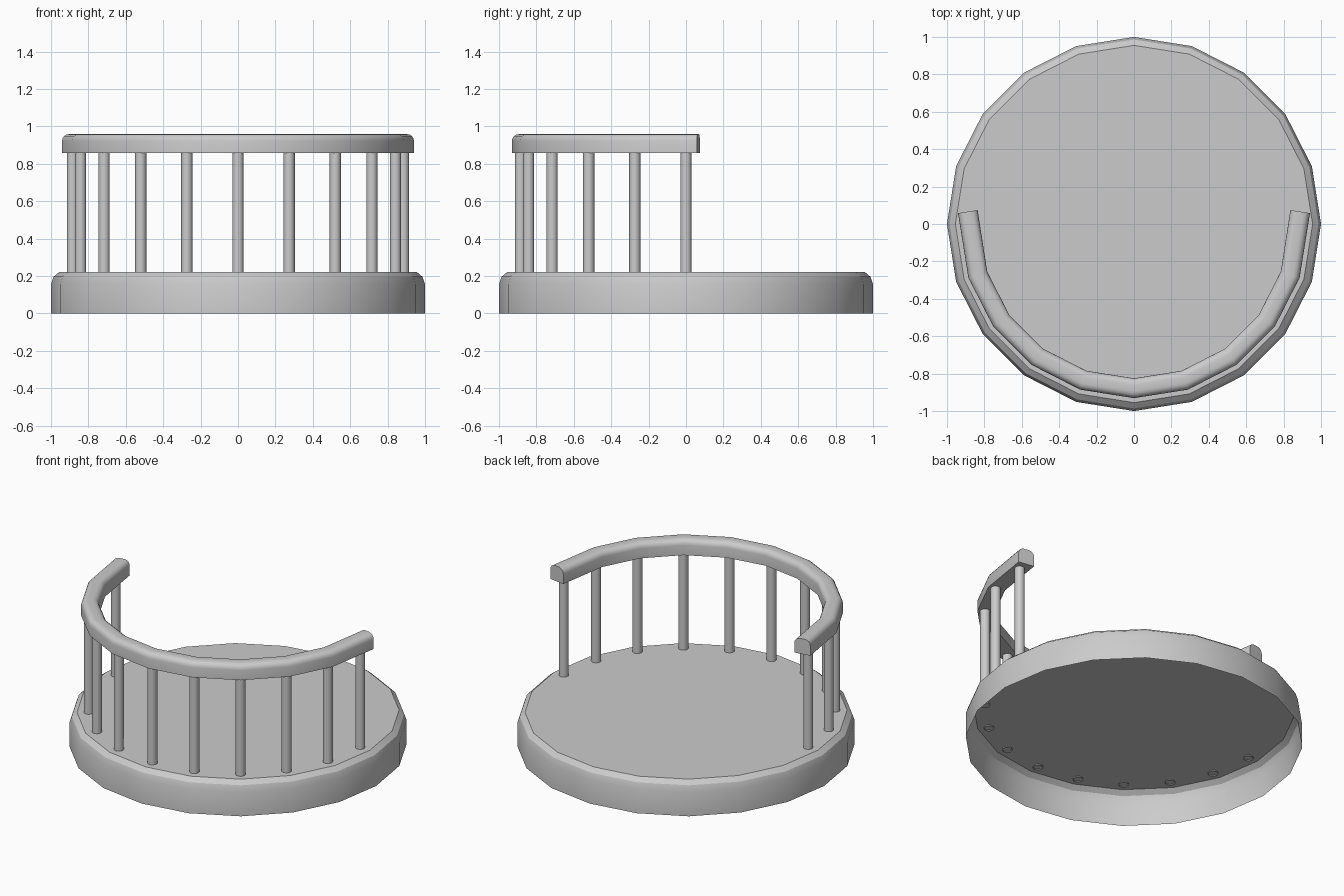
import bpy, bmesh
from math import sin, cos, pi, radians
from mathutils import Vector

if "Cube" in bpy.data.objects:
    bpy.data.objects.remove(bpy.data.objects["Cube"])

SIDES = 20
STEP = 2 * pi / SIDES


def make_object(name, bm):
    mesh = bpy.data.meshes.new(name)
    bm.to_mesh(mesh)
    bm.free()
    ob = bpy.data.objects.new(name, mesh)
    bpy.context.collection.objects.link(ob)
    bpy.ops.object.select_all(action='DESELECT')
    ob.select_set(True)
    bpy.context.view_layer.objects.active = ob
    bpy.ops.object.shade_smooth_by_angle(angle=radians(30))
    return ob


def bridge(bm, a, b, closed):
    n = len(a)
    for i in range(n if closed else n - 1):
        j = (i + 1) % n
        bm.faces.new((a[i], a[j], b[j], b[i]))


# Base: 20-sided shell with a rounded top edge, open underneath
bm = bmesh.new()
rings = [[bm.verts.new((r * cos(i * STEP), r * sin(i * STEP), z)) for i in range(SIDES)]
         for r, z in [(1, 0), (1, 0.155), (0.986, 0.196), (0.955, 0.222)]]
for low, high in zip(rings, rings[1:]):
    bridge(bm, low, high, True)
bm.faces.new(rings[-1])
make_object("base", bm)

# Posts: eleven open tubes around the front half
for k in range(11):
    bm = bmesh.new()
    a = pi + k * STEP
    bmesh.ops.create_cone(bm, cap_ends=False, segments=16, radius1=0.03, radius2=0.03, depth=0.66)
    bmesh.ops.translate(bm, verts=bm.verts, vec=(0.885 * cos(a), 0.885 * sin(a), 0.545))
    make_object(f"post_{k + 1}", bm)

# Handrail: flat-bottomed, round-topped profile swept along the half ring
path = [Vector((cos(pi + k * STEP), sin(pi + k * STEP), 0)) * 0.878 for k in range(11)]
for end, nxt in ((0, 1), (-1, -2)):
    path[end] = path[end] + (path[end] - path[nxt]).normalized() * 0.067

W, R, TOP, BOTTOM = 0.053, 0.036, 0.958, 0.858
profile = [(-W, BOTTOM), (W, BOTTOM)]
for cx, start in ((W - R, 0), (R - W, 90)):
    for s in range(5):
        t = radians(start + s * 22.5)
        profile.append((cx + R * cos(t), TOP - R + R * sin(t)))

bm = bmesh.new()
sections = []
for i, p in enumerate(path):
    if 0 < i < len(path) - 1:
        out = p.normalized()
    else:
        d = (path[1] - path[0]) if i == 0 else (path[-1] - path[-2])
        out = Vector((d.y, -d.x, 0)).normalized()
    sections.append([bm.verts.new((p.x + out.x * u, p.y + out.y * u, z)) for u, z in profile])
for a, b in zip(sections, sections[1:]):
    bridge(bm, a, b, True)
bm.faces.new(sections[0])
bm.faces.new(sections[-1])
bmesh.ops.recalc_face_normals(bm, faces=bm.faces)
make_object("handrail", bm)
